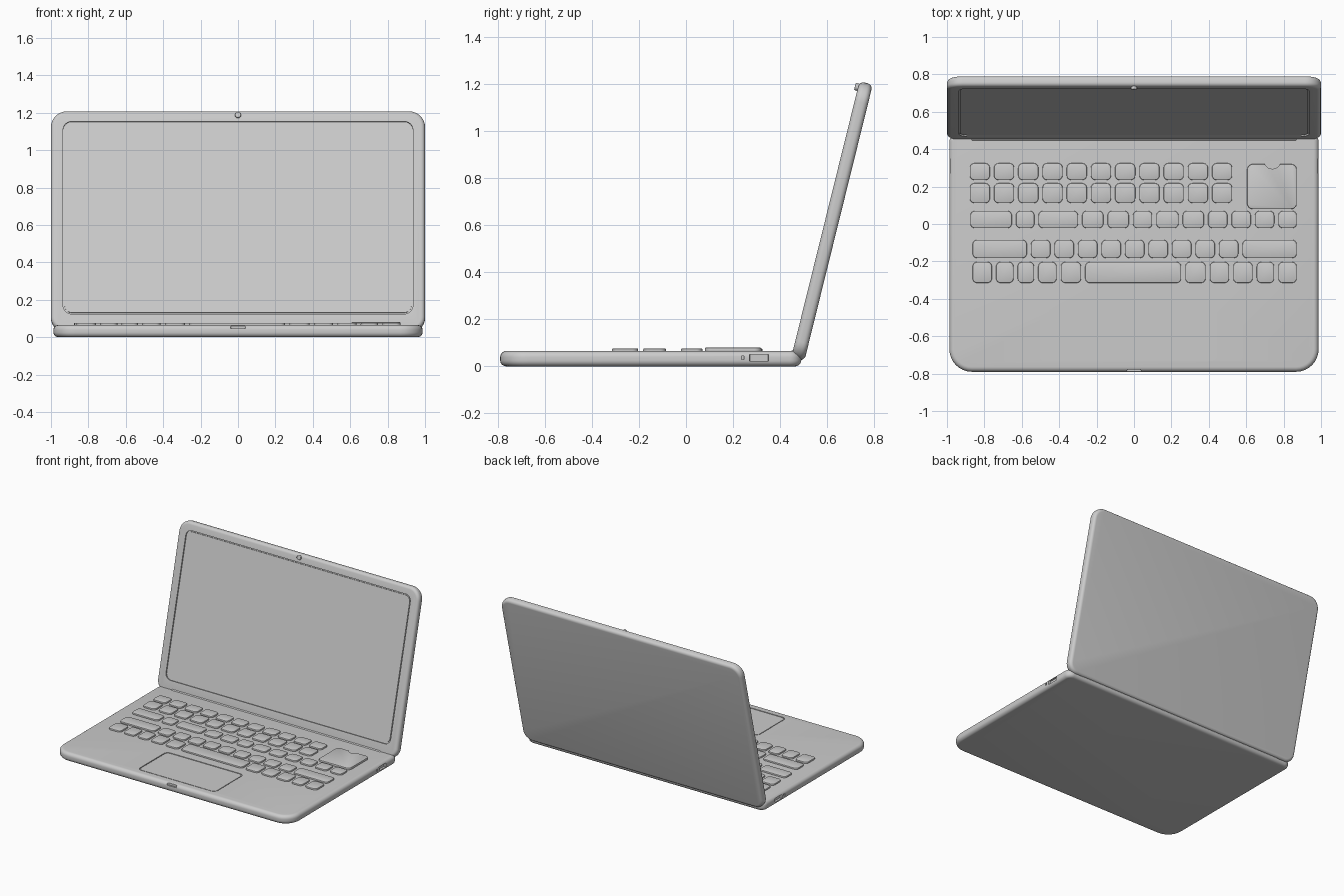
import bpy, math
from mathutils import Matrix

if "Cube" in bpy.data.objects:
    bpy.data.objects.remove(bpy.data.objects["Cube"])

grey = bpy.data.materials.new("light_grey")
grey.use_nodes = True
COLOUR = (0.6, 0.6, 0.6, 1)
grey.diffuse_color = COLOUR
grey.node_tree.nodes["Principled BSDF"].inputs["Base Color"].default_value = COLOUR


def activate(ob):
    bpy.ops.object.select_all(action="DESELECT")
    ob.select_set(True)
    bpy.context.view_layer.objects.active = ob


def finish(ob):
    activate(ob)
    bpy.ops.object.shade_smooth_by_angle(angle=math.radians(35))


def slab(name, xs, ys, zs, front_r, back_r=None, bevel=0.0, segments=4):
    """Rounded rectangle extruded in z, with softened rims."""
    back_r = front_r if back_r is None else back_r
    steps = 8
    outline = []
    corners = [(xs[1], ys[1], -1, -1, back_r), (xs[0], ys[1], 1, -1, back_r),
               (xs[0], ys[0], 1, 1, front_r), (xs[1], ys[0], -1, 1, front_r)]
    for i, (x, y, sx, sy, r) in enumerate(corners):
        for k in range(steps + 1):
            a = (i + k / steps) * math.pi / 2
            outline.append((x + sx * r + r * math.cos(a), y + sy * r + r * math.sin(a)))
    n = len(outline)
    verts = [(x, y, z) for z in zs for x, y in outline]
    faces = [tuple(reversed(range(n))), tuple(range(n, 2 * n))]
    faces += [(i, (i + 1) % n, n + (i + 1) % n, n + i) for i in range(n)]
    mesh = bpy.data.meshes.new(name)
    mesh.from_pydata(verts, [], faces)
    mesh.materials.append(grey)
    ob = bpy.data.objects.new(name, mesh)
    bpy.context.collection.objects.link(ob)
    if bevel:
        activate(ob)
        mod = ob.modifiers.new("rim", "BEVEL")
        mod.width, mod.segments = bevel, segments
        mod.limit_method, mod.angle_limit = "ANGLE", math.radians(40)
        bpy.ops.object.modifier_apply(modifier=mod.name)
    return ob


def cut(ob, cutter):
    cutter.hide_render = True
    activate(ob)
    mod = ob.modifiers.new("cut", "BOOLEAN")
    mod.operation, mod.solver, mod.object = "DIFFERENCE", "EXACT", cutter
    bpy.ops.object.modifier_apply(modifier=mod.name)
    bpy.data.objects.remove(cutter)


def cylinder(name, radius, depth, location, rotation, bevel=0.0):
    bpy.ops.mesh.primitive_cylinder_add(vertices=24, radius=radius, depth=depth,
                                        location=location, rotation=rotation)
    ob = bpy.context.object
    ob.name = name
    ob.data.materials.append(grey)
    if bevel:
        mod = ob.modifiers.new("rim", "BEVEL")
        mod.width, mod.segments = bevel, 3
        mod.limit_method = "ANGLE"
    finish(ob)
    return ob


# Base with trackpad recess, thumb notch and side ports
DECK = 0.065
base = slab("base", (-0.987, 0.987), (-0.79, 0.49), (0, DECK), 0.12, 0.05, 0.026, 6)
cut(base, slab("pad_cutter", (-0.325, 0.32), (-0.73, -0.385), (DECK - 0.006, 0.1), 0.035))
cut(base, slab("notch_cutter", (-0.04, 0.04), (-0.83, -0.778), (0.045, 0.1), 0.01))
for side in (-1, 1):
    x = sorted((side * 0.97, side * 1.05))
    cut(base, slab("port_cutter", x, (0.27, 0.35), (0.022, 0.05), 0.004))
    cut(base, slab("light_cutter", x, (0.235, 0.247), (0.028, 0.044), 0.004))
finish(base)
finish(slab("trackpad", (-0.319, 0.314), (-0.724, -0.391), (DECK - 0.01, DECK - 0.001), 0.03))

# Keyboard: each row fills its span with keys of the given relative widths
GAP = 0.022
ROWS = [
    ((0.235, 0.325), (-0.878, 0.525), [1] * 11),
    ((0.112, 0.218), (-0.878, 0.525), [1] * 11),
    ((-0.022, 0.07), (-0.875, 0.87), [43, 19, 41, 22, 22, 20, 23, 22, 20, 20, 20, 19]),
    ((-0.182, -0.085), (-0.863, 0.87), [56] + [20] * 9 + [56]),
    ((-0.315, -0.203), (-0.863, 0.87), [20, 18, 17, 19, 21, 99, 21, 20, 20, 18, 19]),
]
for number, (ys, (x, end), widths) in enumerate(ROWS, 1):
    scale = (end - x - GAP * (len(widths) - 1)) / sum(widths)
    for place, w in enumerate(widths, 1):
        key = slab(f"key_{number}_{place}", (x, x + w * scale), ys,
                   (DECK - 0.005, 0.076), 0.025, bevel=0.005, segments=2)
        finish(key)
        x += w * scale + GAP

# Large corner key with a scooped top edge
big = slab("corner_key", (0.605, 0.87), (0.08, 0.32), (DECK - 0.005, 0.08), 0.03,
           bevel=0.005, segments=2)
cut(big, slab("scoop_cutter", (0.695, 0.785), (0.295, 0.385), (0, 0.2), 0.044))
finish(big)

# Hinge bar
cylinder("hinge", 0.03, 1.74, (0, 0.467, 0.043), (0, math.pi / 2, 0), 0.005)

# Lid, modelled flat and then tilted up about its lower edge
TILT = Matrix.Translation((0, 0.475, 0.03)) @ Matrix.Rotation(math.radians(76.1), 4, "X")
HALF = 0.029
lid = slab("lid", (-1, 1), (0, 1.21), (-HALF, HALF), 0.075, 0.085, 0.022, 5)
cut(lid, slab("screen_cutter", (-0.935, 0.935), (0.09, 1.15), (HALF - 0.01, 0.1), 0.045))
screen = slab("screen", (-0.927, 0.927), (0.098, 1.142), (HALF - 0.015, HALF - 0.004), 0.04)
for ob in (lid, screen):
    ob.data.transform(TILT)
    finish(ob)

# Camera
camera_dot = cylinder("webcam", 0.016, 0.02, (0, 0, 0), (0, 0, 0), 0.005)
camera_dot.matrix_world = TILT @ Matrix.Translation((0, 1.184, HALF + 0.004))
